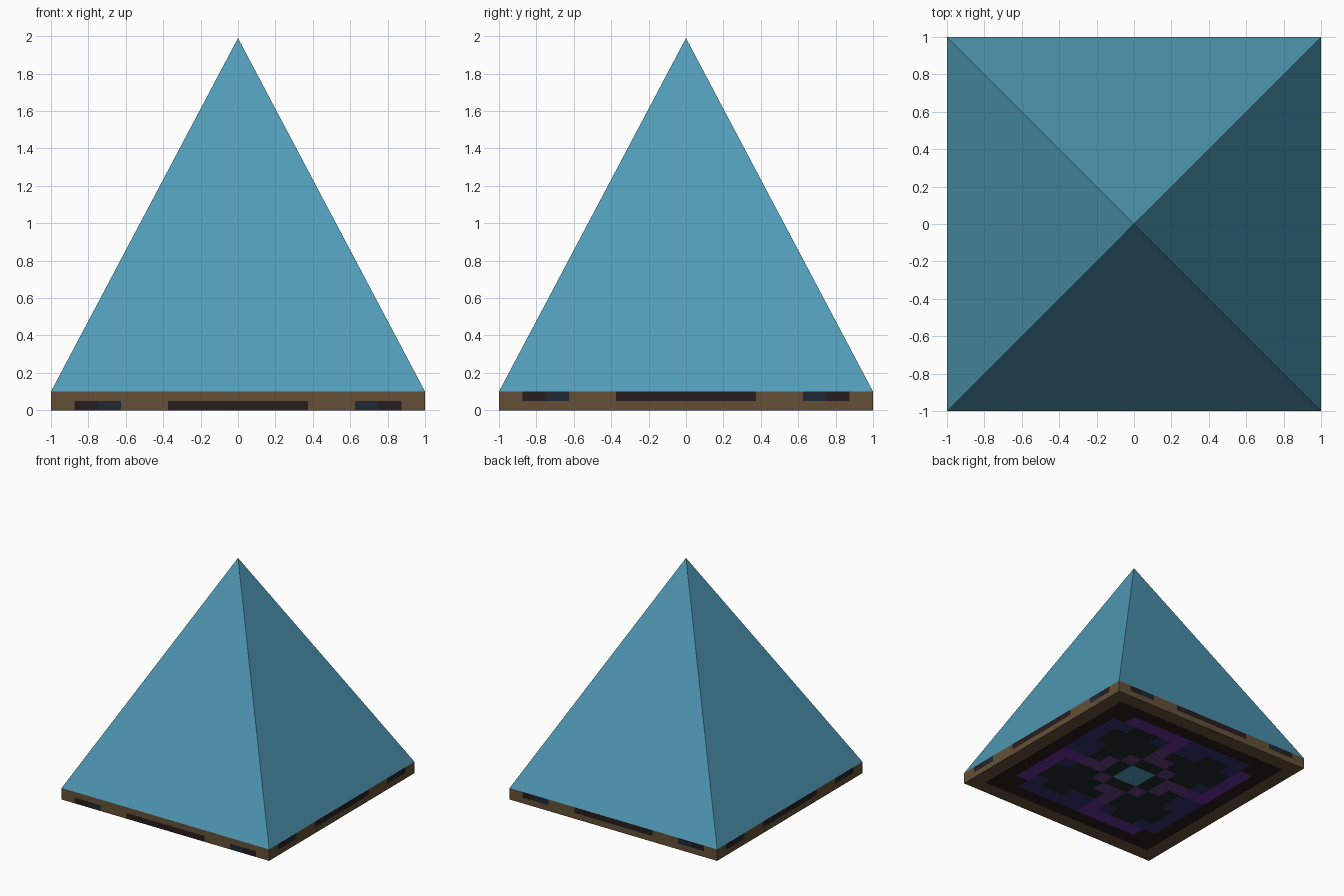
import bpy, bmesh
from mathutils import Vector

if "Cube" in bpy.data.objects:
    bpy.data.objects.remove(bpy.data.objects["Cube"])

COLOURS = {
    "blue_glass": (0.080, 0.325, 0.470),
    "brown_frame": (0.125, 0.08, 0.037),
    "dark_brown": (0.021, 0.012, 0.013),
    "black_green": (0.013, 0.021, 0.024),
    "slate_blue": (0.014, 0.022, 0.034),
    "navy": (0.030, 0.032, 0.150),
    "violet": (0.130, 0.030, 0.310),
    "dull_purple": (0.125, 0.048, 0.215),
}
NAMES = list(COLOURS)
MATS = []
for name, rgb in COLOURS.items():
    m = bpy.data.materials.new(name)
    m.diffuse_color = (*rgb, 1)
    m.use_nodes = True
    m.node_tree.nodes["Principled BSDF"].inputs["Base Color"].default_value = m.diffuse_color
    MATS.append(m)

CELL, H, TOP = 0.125, 0.1, 1.99


def finish(name, bm):
    bmesh.ops.remove_doubles(bm, verts=bm.verts, dist=1e-4)
    mesh = bpy.data.meshes.new(name)
    for m in MATS:
        mesh.materials.append(m)
    bm.to_mesh(mesh)
    bm.free()
    ob = bpy.data.objects.new(name, mesh)
    bpy.context.collection.objects.link(ob)


def patch(bm, origin, u, v, nu, nv, rule):
    """Grid of square tiles, each coloured by rule(i, j)."""
    o, u, v = Vector(origin), Vector(u), Vector(v)
    for i in range(nu):
        for j in range(nv):
            vs = [bm.verts.new(o + u * a + v * b)
                  for a, b in ((i, j), (i + 1, j), (i + 1, j + 1), (i, j + 1))]
            bm.faces.new(vs).material_index = NAMES.index(rule(i, j))


def floor_colour(i, j):
    """Pinwheel mosaic: four turned copies of one arm round a bright centre."""
    x, y = i - 7.5, j - 7.5
    r, s = max(abs(x), abs(y)), min(abs(x), abs(y))
    if r > 7:
        return "brown_frame"
    if r > 6 or (r > 5 and s > 5):
        return "dark_brown"
    if r < 1:
        return "blue_glass"
    for _ in range(4):
        x, y = y, -x
        if y == 5.5 and 1 < x < 5:
            return "violet"
        if x == 0.5 and 2 < y < 6:
            return "violet" if y > 4 else "dull_purple"
    if r > 5 or (r == 4.5 and (s == 4.5 or s < 2)):
        return "navy"
    if r == 1.5 and s == 1.5 or r == 2.5 and s < 1:
        return "dull_purple"
    return "black_green"


def side_colour(row):
    """Dark inlays along one half of a base edge."""
    def rule(i, j):
        d = abs(i - 7.5)
        if j != row:
            return "brown_frame"
        if d < 3 or d == 6.5:
            return "dark_brown"
        return "slate_blue" if d == 5.5 else "brown_frame"
    return rule


# Tiled base slab: underside and four edges
bm = bmesh.new()
patch(bm, (-1, -1, 0), (CELL, 0, 0), (0, CELL, 0), 16, 16, floor_colour)
up = (0, 0, H / 2)
patch(bm, (-1, -1, 0), (CELL, 0, 0), up, 16, 2, side_colour(0))   # front
patch(bm, (1, -1, 0), (0, CELL, 0), up, 16, 2, side_colour(1))    # right
patch(bm, (1, 1, 0), (-CELL, 0, 0), up, 16, 2, side_colour(1))    # back
patch(bm, (-1, 1, 0), (0, -CELL, 0), up, 16, 2, side_colour(1))   # left
for f in bm.faces:
    f.normal_update()
    if f.normal.z > 0.5:
        f.normal_flip()
finish("base_slab", bm)

# Four-sided pyramid
bm = bmesh.new()
ring = [bm.verts.new((x, y, H)) for x, y in ((-1, -1), (1, -1), (1, 1), (-1, 1))]
apex = bm.verts.new((0, 0, TOP))
for k in range(4):
    bm.faces.new((ring[k], ring[(k + 1) % 4], apex))
finish("pyramid", bm)
